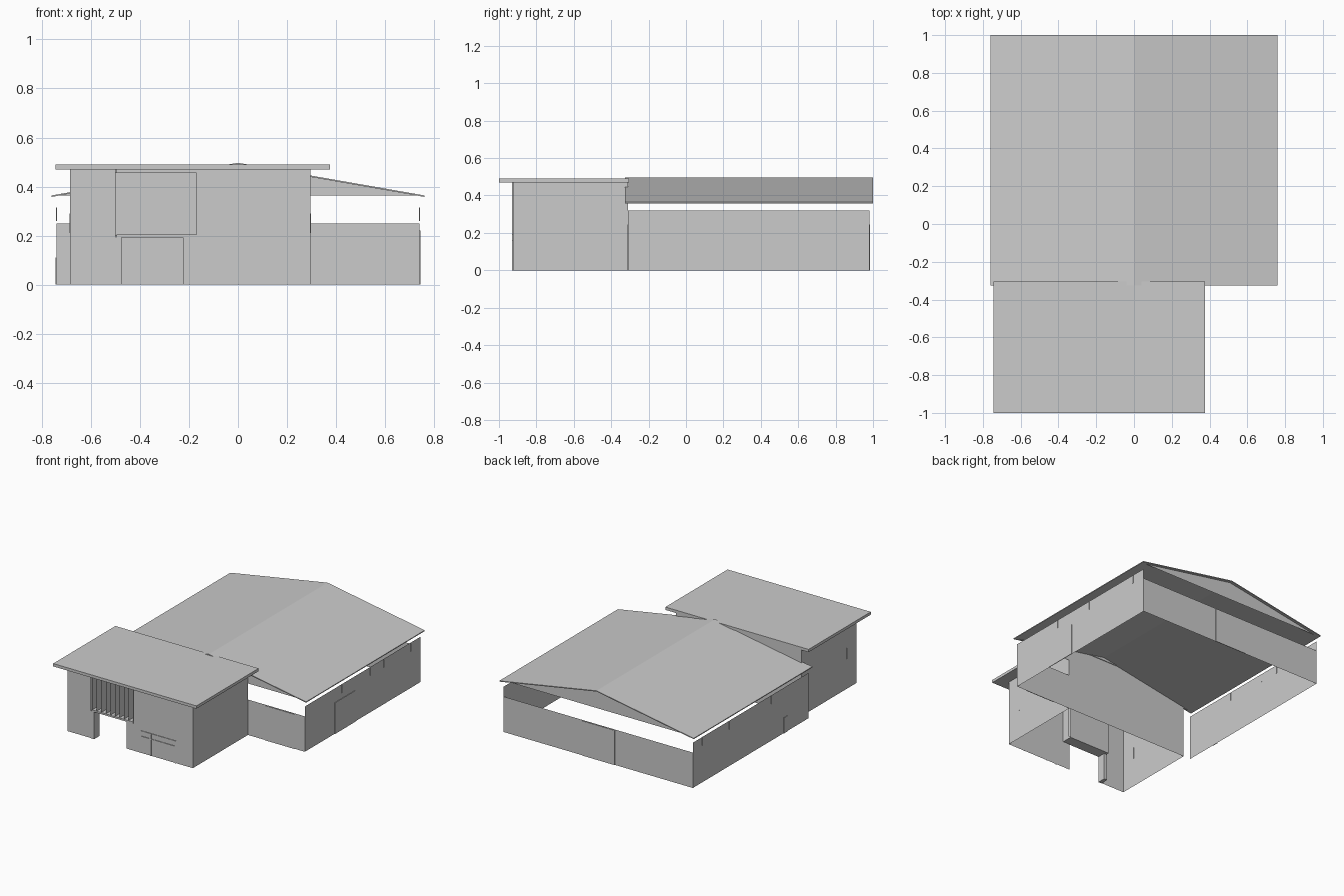
import bpy

if "Cube" in bpy.data.objects:
    bpy.data.objects.remove(bpy.data.objects["Cube"])


def mesh(name, verts, faces):
    me = bpy.data.meshes.new(name)
    me.from_pydata(verts, [], faces)
    ob = bpy.data.objects.new(name, me)
    bpy.context.collection.objects.link(ob)
    return ob


def sheet_y(name, y, rects):
    """Flat panels facing front/back; each rect is x0, x1, z0, z1."""
    v, f = [], []
    for x0, x1, z0, z1 in rects:
        n = len(v)
        v += [(x0, y, z0), (x1, y, z0), (x1, y, z1), (x0, y, z1)]
        f.append((n, n + 1, n + 2, n + 3))
    return mesh(name, v, f)


def sheet_x(name, x, rects):
    """Flat panels facing the sides; each rect is y0, y1, z0, z1."""
    v, f = [], []
    for y0, y1, z0, z1 in rects:
        n = len(v)
        v += [(x, y0, z0), (x, y1, z0), (x, y1, z1), (x, y0, z1)]
        f.append((n, n + 1, n + 2, n + 3))
    return mesh(name, v, f)


def box(name, x0, x1, y0, y1, z0, z1):
    v = [(x, y, z) for x in (x0, x1) for y in (y0, y1) for z in (z0, z1)]
    f = [(0, 1, 3, 2), (4, 6, 7, 5), (0, 4, 5, 1), (2, 3, 7, 6), (0, 2, 6, 4), (1, 5, 7, 3)]
    return mesh(name, v, f)


def extrude_y(name, profile, y0, y1):
    n = len(profile)
    v = [(x, y, z) for y in (y0, y1) for x, z in profile]
    f = [tuple(range(n)), tuple(range(2 * n - 1, n - 1, -1))]
    f += [(i, i + n, (i + 1) % n + n, (i + 1) % n) for i in range(n)]
    return mesh(name, v, f)


HX, HY0, HY1 = 0.74, -0.31, 0.98          # hall footprint
OX0, OX1, OY0 = -0.685, 0.295, -0.925     # office footprint

# hall walls: open clerestory gap between wall tops and roof
for side, x in (("left", -HX), ("right", HX)):
    sheet_x("hall_wall_" + side, x, [(HY0, HY1, 0, 0.32)])
sheet_y("hall_wall_back", HY1, [(-HX, HX, 0, 0.25)])
sheet_y("hall_wall_front", HY0, [(OX1, HX, 0, 0.25)])

# gable triangles
for end, y in (("front", HY0), ("back", HY1)):
    mesh("gable_" + end, [(-HX, y, 0.364), (HX, y, 0.364), (0, y, 0.49)], [(0, 1, 2)])

# pitched hall roof
extrude_y("hall_roof", [(-0.76, 0.358), (0, 0.491), (0.76, 0.358),
                        (0.76, 0.364), (0, 0.497), (-0.76, 0.364)], -0.325, 1.0)

# hall doors
box("back_door", -0.13, 0.125, HY1, HY1 + 0.004, 0, 0.245)
box("front_door", 0.43, 0.66, HY0 - 0.004, HY0, 0, 0.245)
box("side_door", HX, HX + 0.004, 0.02, 0.25, 0, 0.22)
box("small_side_door", -HX - 0.004, -HX, -0.076, -0.033, 0, 0.11)

# narrow slots high on the hall sides
for i, y in enumerate((0.10, 0.42, 0.57, 0.87)):
    for s in (-1, 1):
        box(f"hall_slot_{i}_{s}", s * HX - 0.002, s * HX + 0.002, y, y + 0.006, 0.26, 0.315)

# office walls, front one with entrance and louvre openings
sheet_x("office_wall_left", OX0, [(OY0, HY0, 0, 0.47)])
sheet_x("office_wall_right", OX1, [(OY0, HY0, 0, 0.47)])
sheet_y("office_wall_back", HY0, [(OX0, OX1, 0, 0.47)])
sheet_y("office_wall_front", OY0, [(OX0, -0.50, 0, 0.47), (-0.225, -0.17, 0, 0.195),
                                   (-0.17, OX1, 0, 0.47)])

# flat office roof
box("office_roof", -0.745, 0.375, -1.0, -0.305, 0.47, 0.49)

# entrance: jamb, shelves, recessed pane and vertical louvres
box("entrance_jamb", -0.50, -0.475, OY0 - 0.004, -0.87, 0, 0.195)
box("louvre_shelf_bottom", -0.495, -0.17, OY0 - 0.004, -0.85, 0.192, 0.204)
box("louvre_shelf_top", -0.495, -0.17, OY0 - 0.004, -0.85, 0.455, 0.469)
sheet_y("louvre_pane", -0.85, [(-0.50, -0.17, 0.2, 0.46)])
for i in range(10):
    sheet_x(f"louvre_{i}", -0.49 + i * 0.0355, [(OY0 - 0.004, -0.865, 0.2, 0.457)])

# office front glazing: frame bars
for n, r in {"left": (-0.112, -0.106, 0, 0.158), "mid": (-0.036, -0.03, 0, 0.158),
             "right": (0.158, 0.164, 0, 0.158), "top": (-0.112, 0.164, 0.152, 0.158),
             "transom": (-0.112, 0.164, 0.115, 0.12)}.items():
    box("window_bar_" + n, r[0], r[1], OY0 - 0.004, OY0, r[2], r[3])

# narrow slots on the office sides
for side, x in (("left", OX0), ("right", OX1)):
    box("office_slot_" + side, x - 0.002, x + 0.002, -0.825, -0.817, 0.21, 0.29)
